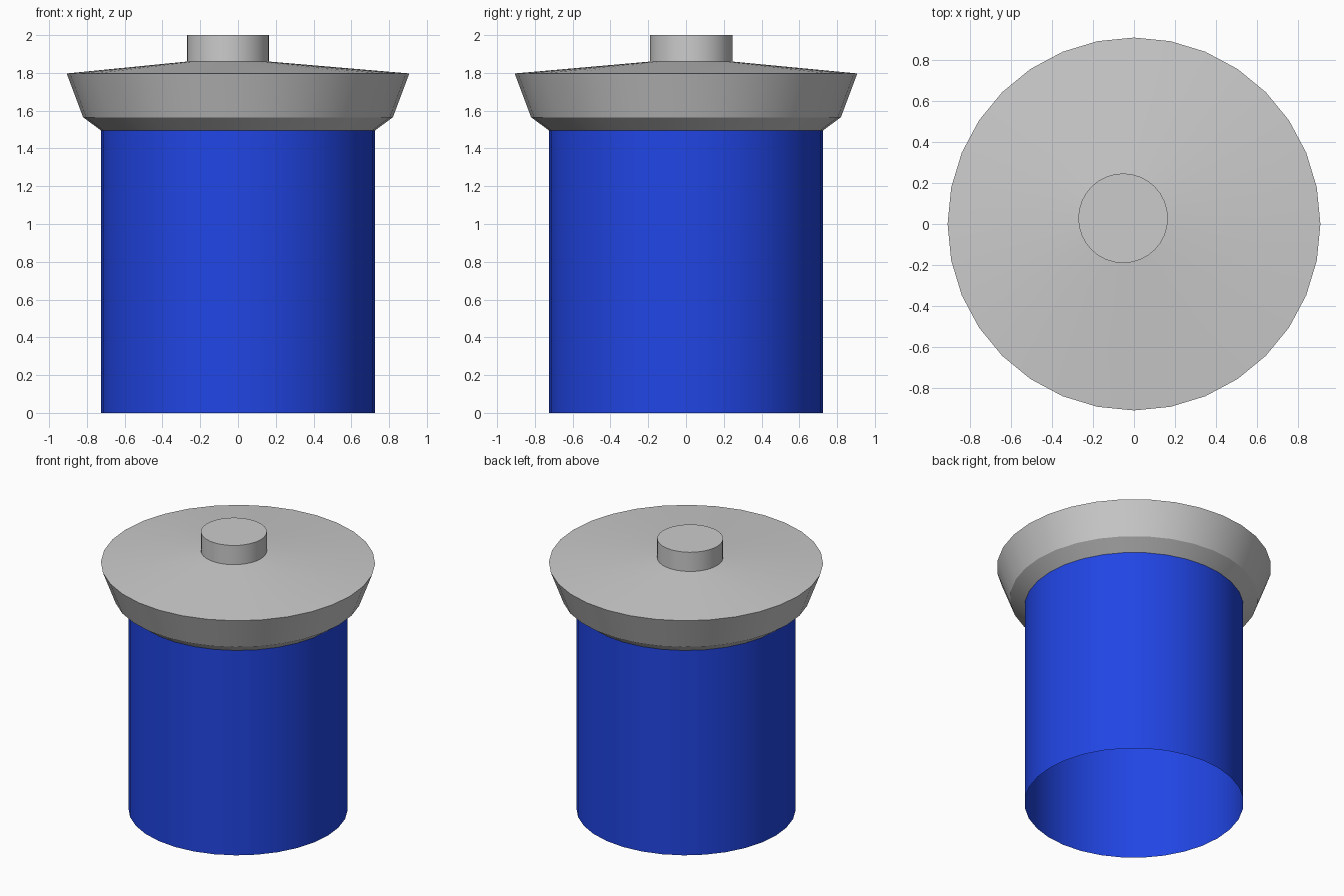
import bpy, bmesh
from math import cos, sin, tau, radians

if "Cube" in bpy.data.objects:
    bpy.data.objects.remove(bpy.data.objects["Cube"])

SIDES = 32


def ring_shell(name, rings, cap_top=False, color=None):
    """Skin a stack of rings (radius, z, centre x, centre y), open at the bottom."""
    bm = bmesh.new()
    loops = [[bm.verts.new((cx + r * cos(tau * i / SIDES),
                            cy + r * sin(tau * i / SIDES), z))
              for i in range(SIDES)] for r, z, cx, cy in rings]
    for low, high in zip(loops, loops[1:]):
        for i in range(SIDES):
            j = (i + 1) % SIDES
            bm.faces.new((low[i], low[j], high[j], high[i]))
    if cap_top:
        bm.faces.new(loops[-1])
    mesh = bpy.data.meshes.new(name)
    bm.to_mesh(mesh)
    bm.free()
    obj = bpy.data.objects.new(name, mesh)
    bpy.context.collection.objects.link(obj)
    if color:
        mat = bpy.data.materials.new(name + "_paint")
        mat.diffuse_color = color
        mat.use_nodes = True
        mat.node_tree.nodes["Principled BSDF"].inputs["Base Color"].default_value = mat.diffuse_color
        mesh.materials.append(mat)
    bpy.ops.object.select_all(action='DESELECT')
    obj.select_set(True)
    bpy.context.view_layer.objects.active = obj
    bpy.ops.object.shade_smooth_by_angle(angle=radians(30))
    return obj


# Blue can wall, open underneath
ring_shell("body", [(0.725, 0, 0, 0), (0.725, 1.495, 0, 0)],
           color=(0.015, 0.06, 0.78, 1))

# Flared lid whose top slopes up to an off-centre knob
KX, KY, KR = -0.053, 0.028, 0.218
ring_shell("lid", [(0.725, 1.495, 0, 0), (0.82, 1.565, 0, 0), (0.907, 1.797, 0, 0),
                   (KR, 1.86, KX, KY), (KR, 2.0, KX, KY)], cap_top=True)
